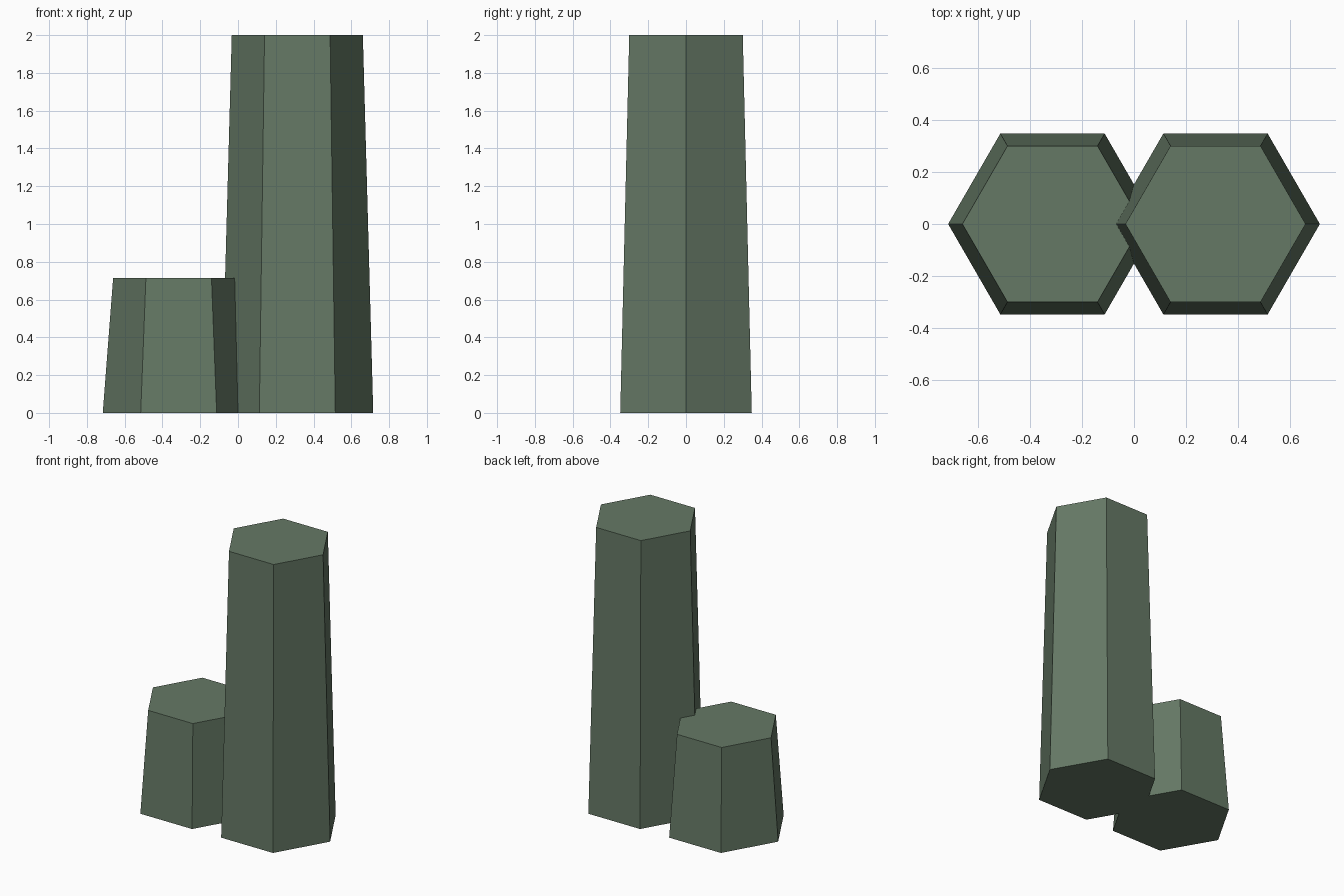
import bpy
import math

if "Cube" in bpy.data.objects:
    bpy.data.objects.remove(bpy.data.objects["Cube"])

# One flat colour for both columns
stone = bpy.data.materials.new("mossy_stone_green")
stone.diffuse_color = (0.130, 0.190, 0.130, 1.0)
stone.use_nodes = True
stone.node_tree.nodes["Principled BSDF"].inputs["Base Color"].default_value = stone.diffuse_color


def hex_column(name, x, height):
    """Tapered six-sided column standing on the ground."""
    bpy.ops.mesh.primitive_cone_add(
        vertices=6, radius1=0.402, radius2=0.347, depth=height,
        location=(x, 0, height / 2), rotation=(0, 0, math.radians(30)))
    column = bpy.context.object
    column.name = name
    column.data.materials.append(stone)
    bpy.ops.object.shade_flat()
    return column


# Two overlapping columns, side by side
hex_column("tall_column", 0.314, 2.0)
hex_column("short_column", -0.314, 0.715)
